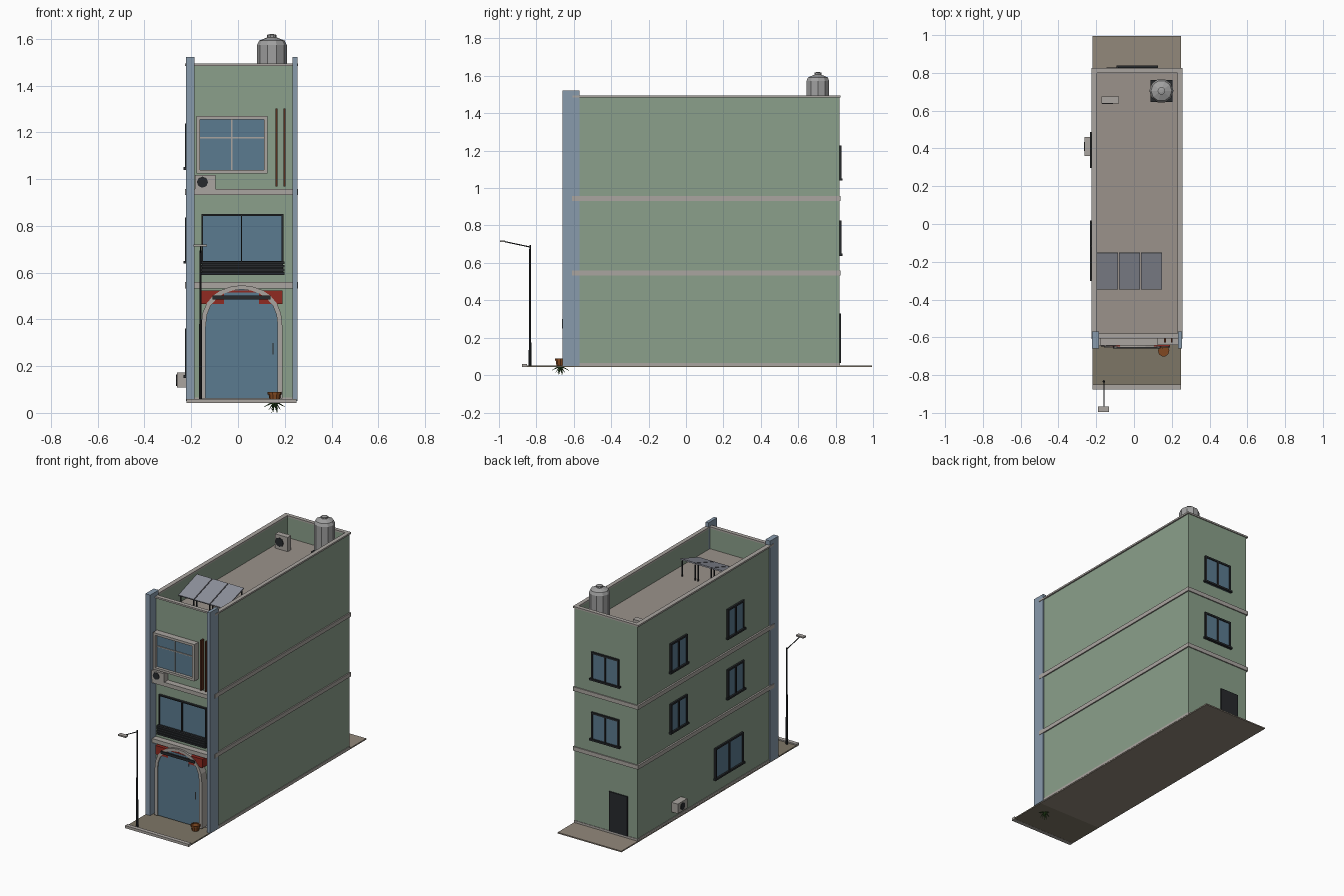
import bpy, bmesh, math
from mathutils import Vector

MATS = {}
COL = dict(green=(0.54, 0.62, 0.54), pale=(0.66, 0.64, 0.62), blue=(0.53, 0.60, 0.67),
           glass=(0.36, 0.48, 0.56), dark=(0.17, 0.18, 0.19), red=(0.56, 0.18, 0.15),
           brown=(0.36, 0.20, 0.14), roof=(0.60, 0.57, 0.54), ground=(0.57, 0.53, 0.48),
           paving=(0.49, 0.46, 0.40), cell=(0.16, 0.19, 0.32), slate=(0.55, 0.56, 0.60),
           pot=(0.50, 0.29, 0.15), leaf=(0.20, 0.33, 0.15), steel=(0.62, 0.62, 0.62))


def finish(name, bm, col):
    if col not in MATS:
        m = bpy.data.materials.new(col)
        m.diffuse_color = (*[c ** 2.2 for c in COL[col]], 1)
        MATS[col] = m
    bmesh.ops.recalc_face_normals(bm, faces=bm.faces)
    me = bpy.data.meshes.new(name)
    bm.to_mesh(me)
    bm.free()
    me.materials.append(MATS[col])
    ob = bpy.data.objects.new(name, me)
    bpy.context.collection.objects.link(ob)
    return ob


def add_box(bm, x0, x1, y0, y1, z0, z1):
    vs = bmesh.ops.create_cube(bm, size=1)['verts']
    for v in vs:
        v.co = ((x0 + x1) / 2 + v.co.x * (x1 - x0), (y0 + y1) / 2 + v.co.y * (y1 - y0),
                (z0 + z1) / 2 + v.co.z * (z1 - z0))


def boxes(name, col, *dims):
    bm = bmesh.new()
    for d in dims:
        add_box(bm, *d)
    return finish(name, bm, col)


def rod(bm, a, b, r1, r2, n=8):
    a, b = Vector(a), Vector(b)
    vs = bmesh.ops.create_cone(bm, cap_ends=True, segments=n, radius1=r1, radius2=r2,
                               depth=(b - a).length)['verts']
    q = (b - a).to_track_quat('Z', 'Y')
    for v in vs:
        v.co = q @ v.co + (a + b) / 2


def lathe(name, col, cx, cy, profile, n):
    bm = bmesh.new()
    rings = [[bm.verts.new((cx + r * math.cos(2 * math.pi * i / n),
                            cy + r * math.sin(2 * math.pi * i / n), z)) for i in range(n)]
             for r, z in profile]
    for a, b in zip(rings, rings[1:]):
        for i in range(n):
            j = (i + 1) % n
            bm.faces.new((a[i], a[j], b[j], b[i]))
    bm.faces.new(rings[0])
    bm.faces.new(rings[-1])
    return finish(name, bm, col)


def window(name, u0, u1, z0, z1, side):
    """Framed two-pane window with sill on the left or back wall."""
    def d(a, b, depth, c, e):
        if side == 'left':
            return (-0.215 - depth, -0.21, a, b, c, e)
        return (a, b, 0.815, 0.82 + depth, c, e)
    t, m = 0.012, (u0 + u1) / 2
    boxes(name + '_glass', 'glass', d(u0 + t / 2, u1 - t / 2, 0.006, z0, z1 - t / 2))
    boxes(name + '_frame', 'dark', d(u0, u0 + t, 0.012, z0, z1), d(u1 - t, u1, 0.012, z0, z1),
          d(m - t / 2, m + t / 2, 0.012, z0, z1), d(u0, u1, 0.012, z1 - t, z1),
          d(u0 - 0.008, u1 + 0.008, 0.018, z0, z0 + t))


# ground, curb
boxes('back_ground', 'ground', (-0.22, 0.25, -0.60, 0.995, 0.044, 0.052))
boxes('front_paving', 'paving', (-0.22, 0.25, -0.85, -0.60, 0.044, 0.052))
boxes('curb', 'pale', (-0.22, 0.25, -0.877, -0.85, 0.043, 0.06))

# main body, roof deck and parapet
boxes('walls', 'green', (-0.215, 0.248, -0.60, 0.82, 0.05, 1.335))
boxes('roof_deck', 'roof', (-0.20, 0.233, -0.585, 0.805, 1.33, 1.345))
boxes('parapet', 'green', (-0.215, -0.20, -0.60, 0.82, 1.335, 1.485),
      (0.233, 0.248, -0.60, 0.82, 1.335, 1.485), (-0.20, 0.233, -0.60, -0.585, 1.335, 1.485),
      (-0.20, 0.233, 0.805, 0.82, 1.335, 1.485))
boxes('parapet_cap', 'pale', (-0.226, -0.196, -0.607, 0.826, 1.483, 1.494),
      (0.23, 0.257, -0.607, 0.826, 1.483, 1.494), (-0.196, 0.23, -0.607, -0.58, 1.483, 1.494),
      (-0.196, 0.23, 0.80, 0.826, 1.483, 1.494))
boxes('plinth', 'pale', (-0.219, 0.252, -0.605, 0.823, 0.05, 0.066))
for i, z in enumerate((0.532, 0.931)):
    boxes(f'floor_band_{i}', 'pale', (-0.226, 0.256, -0.61, 0.827, z, z + 0.027),
          (-0.187, 0.234, -0.64, -0.61, z, z + 0.027))
boxes('left_pillar', 'blue', (-0.222, -0.186, -0.66, -0.57, 0.05, 1.523))
boxes('right_pillar', 'blue', (0.233, 0.254, -0.66, -0.57, 0.05, 1.523))

# side and back openings
for i, z in enumerate((0.638, 1.04)):
    window(f'left_window_rear_{i}', 0.305, 0.48, z, z + 0.198, 'left')
    window(f'left_window_front_{i}', -0.295, -0.12, z, z + 0.198, 'left')
    window(f'back_window_{i}', -0.085, 0.12, z, z + 0.188, 'back')
window('left_window_wide', -0.285, 0.01, 0.15, 0.36, 'left')
boxes('back_door', 'dark', (-0.145, -0.01, 0.815, 0.828, 0.066, 0.33))

# top floor bay window
boxes('bay_window_glass', 'glass', (-0.17, 0.12, -0.622, -0.59, 1.03, 1.26))
boxes('bay_window_frame', 'pale', (-0.178, -0.162, -0.642, -0.59, 1.024, 1.27),
      (0.111, 0.127, -0.642, -0.59, 1.024, 1.27), (-0.162, 0.111, -0.642, -0.59, 1.254, 1.27),
      (-0.162, 0.111, -0.642, -0.59, 1.024, 1.039), (-0.03, -0.024, -0.628, -0.59, 1.039, 1.254),
      (-0.162, 0.111, -0.628, -0.59, 1.174, 1.18))
boxes('facade_fins', 'brown', *[(x, x + 0.009, -0.628, -0.595, 0.968, 1.302)
                                for x in (0.16, 0.195)])

# middle floor window with slatted railing
boxes('middle_window_glass', 'glass', (-0.153, 0.19, -0.606, -0.59, 0.65, 0.845))
boxes('middle_window_frame', 'dark', (-0.157, -0.15, -0.616, -0.59, 0.645, 0.85),
      (0.187, 0.194, -0.616, -0.59, 0.645, 0.85), (-0.157, 0.194, -0.616, -0.59, 0.843, 0.85),
      (0.012, 0.018, -0.616, -0.59, 0.645, 0.85))
boxes('railing_slats', 'dark', (-0.155, 0.192, -0.615, -0.59, 0.59, 0.65),
      *[(-0.161, 0.199, -0.63, -0.61, 0.59 + i * 0.0155, 0.602 + i * 0.0155) for i in range(4)])


# arched entrance
def arch(hw, spring, peak, n=12):
    cx = 0.016
    return [(cx + hw, 0.062)] + [(cx + hw * math.cos(math.pi * i / n),
                                  spring + (peak - spring) * math.sin(math.pi * i / n) ** 0.85)
                                 for i in range(n + 1)] + [(cx - hw, 0.062)]


def arch_solid(name, col, outer, inner, y0, y1):
    bm = bmesh.new()
    o = [bm.verts.new((x, y0, z)) for x, z in outer]
    if inner:
        k = [bm.verts.new((x, y0, z)) for x, z in inner]
        fs = [bm.faces.new((o[i], o[i + 1], k[i + 1], k[i])) for i in range(len(o) - 1)]
    else:
        fs = [bm.faces.new(o)]
    ext = bmesh.ops.extrude_face_region(bm, geom=fs)['geom']
    for v in ext:
        if isinstance(v, bmesh.types.BMVert):
            v.co.y = y1
    # keep the starting cap so the solid is closed
    if not all(f.is_valid for f in fs):
        bmesh.ops.holes_fill(bm, edges=bm.edges)
    return finish(name, col=col, bm=bm)


inner, outer = arch(0.154, 0.37, 0.528), arch(0.174, 0.37, 0.546)
arch_solid('entrance_glass', 'glass', inner, None, -0.646, -0.59)
arch_solid('entrance_trim', 'pale', outer, inner, -0.653, -0.59)
boxes('entrance_red_board', 'red', (-0.157, 0.191, -0.648, -0.60, 0.466, 0.524))
boxes('entrance_bar', 'dark', (-0.11, 0.14, -0.66, -0.64, 0.486, 0.503))
boxes('entrance_glass_panel', 'glass', (-0.06, 0.09, -0.65, -0.64, 0.45, 0.515))
bm = bmesh.new()
rod(bm, (0.15, -0.66, 0.25), (0.15, -0.66, 0.30), 0.003, 0.003, 6)
finish('door_handle', bm, 'steel')

# air conditioners
boxes('front_ac', 'pale', (-0.185, -0.096, -0.645, -0.60, 0.958, 1.017))
boxes('left_ac', 'pale', (-0.262, -0.215, 0.36, 0.46, 0.108, 0.172))
boxes('roof_ac', 'pale', (-0.172, -0.08, 0.638, 0.675, 1.345, 1.44))
bm = bmesh.new()
rod(bm, (-0.152, -0.643, 0.987), (-0.152, -0.648, 0.987), 0.024, 0.024, 8)
rod(bm, (-0.26, 0.41, 0.14), (-0.265, 0.41, 0.14), 0.024, 0.024, 8)
rod(bm, (-0.14, 0.64, 1.393), (-0.14, 0.634, 1.393), 0.03, 0.03, 8)
finish('ac_fans', bm, 'dark')

# tilted solar panels, each half shown as dark cells
for i in range(3):
    x0 = -0.196 + i * 0.117
    x1, yf, yb, zf, zb = x0 + 0.111, -0.345, -0.15, 1.395, 1.46
    bm = bmesh.new()
    f = bm.faces.new([bm.verts.new(p) for p in ((x0, yf, zf), (x1, yf, zf), (x1, yb, zb), (x0, yb, zb))])
    finish(f'solar_panel_{i}', bm, 'slate').modifiers.new('thick', 'SOLIDIFY').thickness = 0.008
    bm = bmesh.new()
    bm.faces.new([bm.verts.new(p) for p in ((x0, yb - 0.01, zb - 0.001), (x0 + 0.04, yb, zb + 0.002),
                                            (x1, yf, zf + 0.002), (x1 - 0.015, yf, zf + 0.002))])
    finish(f'solar_cells_{i}', bm, 'cell')
    boxes(f'solar_legs_{i}', 'dark', *[(x, x + 0.006, y, y + 0.006, 1.345, z)
          for x in (x0 + 0.005, x1 - 0.011) for y, z in ((yf + 0.01, 1.395), (yb - 0.016, 1.45))])

# water tank on a stand
boxes('tank_stand', 'dark', (0.087, 0.203, 0.647, 0.763, 1.378, 1.388),
      *[(x, x + 0.01, y, y + 0.01, 1.345, 1.38) for x in (0.087, 0.193) for y in (0.647, 0.753)])
lathe('water_tank', 'steel', 0.145, 0.705, [(0.06, 1.388), (0.064, 1.395), (0.064, 1.573),
      (0.055, 1.592), (0.02, 1.606), (0.02, 1.617), (0.008, 1.62)], 10)

# street lamp
bm = bmesh.new()
rod(bm, (-0.16, -0.834, 0.05), (-0.16, -0.834, 0.38), 0.007, 0.006)
rod(bm, (-0.16, -0.834, 0.38), (-0.16, -0.834, 0.695), 0.005, 0.004)
rod(bm, (-0.16, -0.834, 0.685), (-0.16, -0.975, 0.715), 0.003, 0.003, 6)
finish('lamp_post', bm, 'dark')
boxes('lamp_head', 'pale', (-0.19, -0.133, -0.995, -0.967, 0.712, 0.721))

# flower pot, with the leaves hanging below the paving
lathe('flower_pot', 'pot', 0.157, -0.672, [(0.022, 0.052), (0.026, 0.078), (0.03, 0.078),
      (0.03, 0.09), (0.024, 0.09), (0.024, 0.084)], 10)
bm = bmesh.new()
for i in range(12):
    a, r = i * math.pi / 6, (0.046, 0.03, 0.015)[i % 3]
    rod(bm, (0.157, -0.672, 0.05), (0.157 + r * math.cos(a), -0.672 + r * math.sin(a),
        (0.025, 0.012, 0.0)[i % 3]), 0.005, 0.0005, 4)
finish('plant_leaves', bm, 'leaf')
